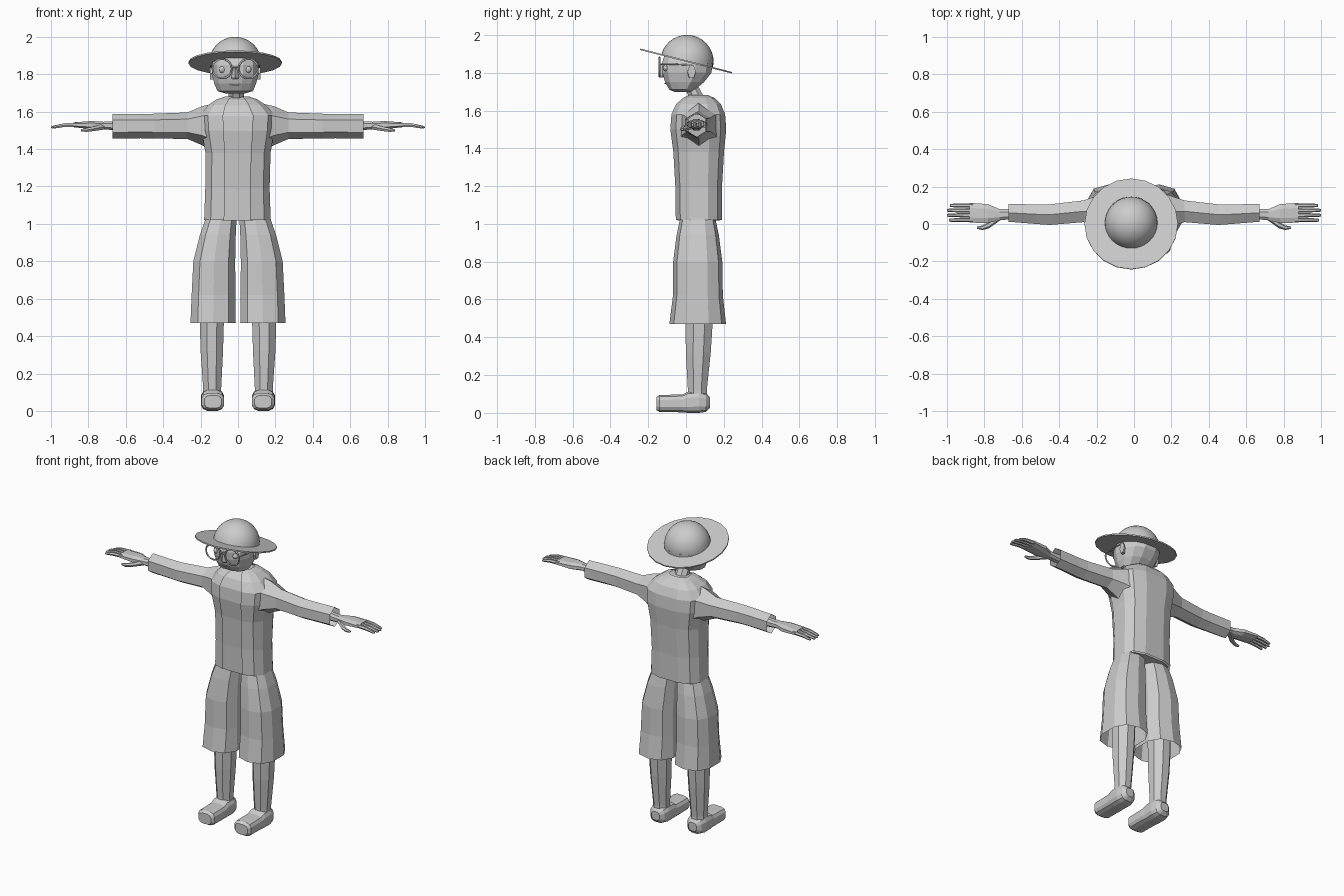
import bpy, bmesh, math
from mathutils import Vector


def loft(name, axis, secs, n=8, p=1.0, off=0.0, skip=(), caps=(True, True), side=1):
    """Skin superellipse rings; each section is (t, centre u, centre v, half u, half v)."""
    def pw(a):
        return math.copysign(abs(a) ** p, a) if abs(a) > 1e-6 else 0.0
    unit = []
    for i in range(n):
        a = math.radians(off) + math.tau * i / n
        unit.append((pw(math.cos(a)), pw(math.sin(a))))
    mu = max(abs(q[0]) for q in unit)
    mv = max(abs(q[1]) for q in unit)
    bm = bmesh.new()
    rings = []
    for t, cu, cv, ru, rv in secs:
        ring = []
        for a, b in unit:
            u, v = cu + ru * a / mu, cv + rv * b / mv
            co = {'x': (t, u, v), 'y': (u, t, v), 'z': (u, v, t)}[axis]
            ring.append(bm.verts.new((co[0] * side, co[1], co[2])))
        rings.append(ring)
    for r0, r1 in zip(rings, rings[1:]):
        for i in range(n):
            if i not in skip:
                j = (i + 1) % n
                bm.faces.new((r0[i], r0[j], r1[j], r1[i]))
    if caps[0]:
        bm.faces.new(rings[0])
    if caps[1]:
        bm.faces.new(rings[-1])
    bmesh.ops.recalc_face_normals(bm, faces=bm.faces)
    me = bpy.data.meshes.new(name)
    bm.to_mesh(me)
    bm.free()
    ob = bpy.data.objects.new(name, me)
    bpy.context.collection.objects.link(ob)
    return ob


def rod(name, points, radius, closed=False):
    """Round wire along a path."""
    cu = bpy.data.curves.new(name, 'CURVE')
    cu.dimensions = '3D'
    cu.bevel_depth = radius
    cu.bevel_resolution = 1
    sp = cu.splines.new('POLY')
    sp.points.add(len(points) - 1)
    for q, co in zip(sp.points, points):
        q.co = (*co, 1)
    sp.use_cyclic_u = closed
    ob = bpy.data.objects.new(name, cu)
    bpy.context.collection.objects.link(ob)
    return ob


CX = -0.015   # head centre line
TILT = -0.25  # hat leans back

# hat brim and crown
bpy.ops.mesh.primitive_cylinder_add(vertices=20, radius=0.25, depth=0.008,
                                    location=(CX, 0, 1.862), rotation=(TILT, 0, 0))
bpy.context.object.name = "hat_brim"
bpy.ops.mesh.primitive_uv_sphere_add(segments=32, ring_count=16, radius=0.141)
crown = bpy.context.object
crown.name = "hat_crown"
bm = bmesh.new()
bm.from_mesh(crown.data)
bmesh.ops.bisect_plane(bm, geom=bm.verts[:] + bm.edges[:] + bm.faces[:],
                       plane_co=(0, 0, 0), plane_no=(0, 0, 1), clear_inner=True)
bm.to_mesh(crown.data)
bm.free()
crown.location = (CX, 0.005, 1.859)
crown.rotation_euler = (TILT, 0, 0)
bpy.ops.object.shade_smooth_by_angle()

# head and neck
loft("head", 'z', [(1.697, CX, -0.01, .05, .045), (1.71, CX, -0.02, .095, .068),
                   (1.75, CX, -0.008, .112, .103), (1.80, CX, 0.005, .124, .13),
                   (1.85, CX, 0.007, .126, .134), (1.89, CX, 0.0, .11, .115)],
     n=12, p=.85, off=15)
loft("neck", 'z', [(1.62, -.008, .08, .05, .045), (1.66, -.008, .062, .042, .04),
                   (1.74, -.012, .02, .04, .038)], n=8, off=22.5)

# nose, mouth, ears and glasses
loft("nose", 'z', [(1.775, CX, -.122, .018, .018), (1.785, CX, -.125, .02, .022),
                   (1.84, CX, -.125, .008, .01)], n=4)
rod("mouth", [(CX - .03, -.107, 1.745), (CX, -.112, 1.742), (CX + .03, -.107, 1.745)], .003)
for s in (-1, 1):
    x = CX + s * .07
    ring = [(x + .052 * math.cos(math.tau * i / 16), -.14,
             1.83 + .052 * math.sin(math.tau * i / 16)) for i in range(16)]
    rod("glasses_rim", ring, .005, True)
    rod("glasses_temple", [(x + s * .052, -.14, 1.845), (CX + s * .132, -.06, 1.845),
                           (CX + s * .13, .03, 1.84)], .004)
    loft("ear", 'x', [(.11, .025, 1.80, .02, .03), (.135, .03, 1.805, .022, .032)],
         n=6, side=s).location.x = CX
    bpy.ops.mesh.primitive_uv_sphere_add(segments=10, ring_count=6, radius=.018,
                                         location=(x, -.105, 1.825))
    bpy.context.object.name = "eye"
rod("glasses_bridge", [(CX - .02, -.14, 1.838), (CX + .02, -.14, 1.838)], .005)

# open jacket over a shirt, same sections inset
coat = [(1.02, -.003, .068, .178, .122), (1.19, -.003, .067, .172, .123),
        (1.38, 0, .067, .174, .134), (1.50, 0, .065, .195, .148),
        (1.58, 0, .065, .2, .142), (1.635, -.005, .066, .155, .118),
        (1.665, -.005, .068, .11, .085), (1.682, -.005, .066, .062, .05)]
loft("jacket", 'z', coat, n=12, p=.7, off=15, skip=(8,), caps=(False, False))
shirt = [(t - .003, u, v, a - .01, b - .01) for t, u, v, a, b in coat]
loft("shirt", 'z', shirt, n=12, p=.7, off=15)

fingers = [(.021, .99), (.047, 1.0), (.073, 1.0), (.099, .985)]
for s in (-1, 1):
    # sleeve, flared into the shoulder and open at the cuff
    loft("sleeve", 'x', [(.12, .066, 1.51, .11, .135), (.19, .068, 1.525, .085, .105),
                         (.27, .068, 1.525, .058, .071), (.45, .05, 1.523, .055, .066),
                         (.52, .052, 1.523, .052, .065), (.67, .06, 1.522, .048, .065)],
         n=6, off=30, caps=(True, False), side=s)
    # forearm and palm
    loft("hand", 'x', [(.50, .055, 1.525, .03, .03), (.66, .052, 1.525, .027, .024),
                       (.72, .05, 1.526, .03, .02), (.78, .056, 1.528, .05, .022),
                       (.88, .06, 1.53, .053, .013)], n=8, p=.8, off=22.5, side=s)
    for y, tip in fingers:
        loft("finger", 'x', [(.86, y, 1.531, .0115, .011), (.93, y, 1.528, .011, .01),
                             (tip - .01, y, 1.518, .009, .007), (tip, y, 1.516, .006, .004)],
             n=6, side=s)
    loft("thumb", 'x', [(.715, .04, 1.52, .02, .015), (.775, -.005, 1.508, .018, .012),
                        (.81, -.02, 1.502, .012, .01), (.84, -.02, 1.5, .006, .006)],
         n=6, side=s)

    # wide shorts leg, open at the hem
    loft("shorts_leg", 'z', [(1.08, .088, .065, .08, .09), (1.02, .092, .062, .084, .095),
                             (.94, .108, .062, .096, .112), (.80, .127, .062, .112, .13),
                             (.62, .131, .063, .117, .132), (.47, .133, .062, .121, .15)],
         n=10, p=.8, off=18, caps=(True, False), side=s)
    # lower leg
    loft("lower_leg", 'z', [(.62, .138, .068, .068, .075), (.46, .14, .069, .064, .071),
                            (.32, .14, .065, .06, .066), (.12, .138, .06, .048, .05),
                            (.07, .138, .06, .048, .05)], n=8, off=22.5, side=s)
    # shoe with round heel
    loft("shoe", 'y', [(-.157, .134, .049, .045, .034), (-.14, .134, .05, .06, .045),
                       (-.02, .134, .05, .06, .047), (.01, .136, .056, .06, .056),
                       (.07, .136, .057, .062, .057), (.105, .136, .055, .052, .05),
                       (.126, .136, .055, .028, .028)], n=12, p=.65, off=15, side=s)
